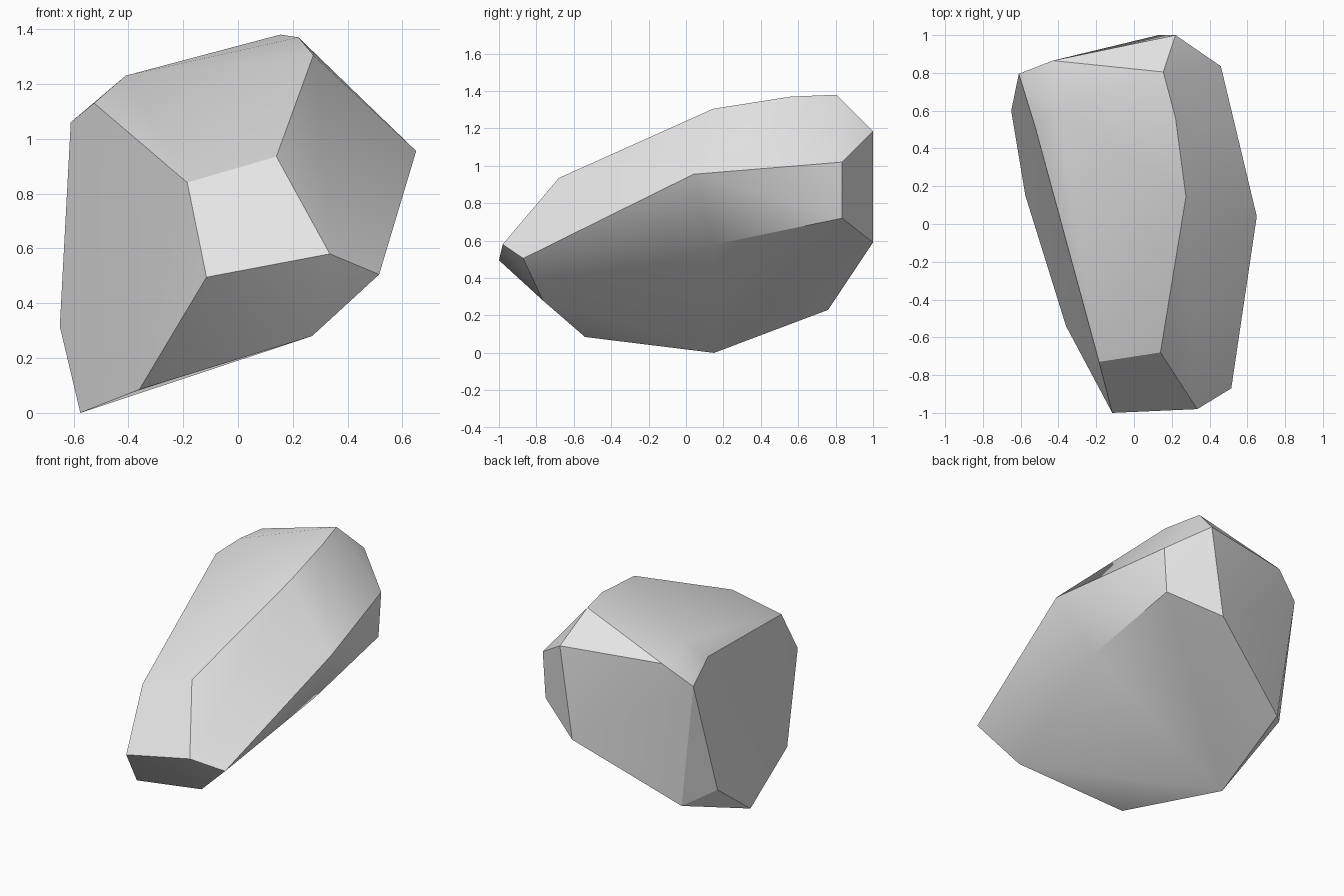
import bpy
import bmesh
import math

# Remove the default cube only
default_cube = bpy.data.objects.get("Cube")
if default_cube:
    bpy.data.objects.remove(default_cube, do_unlink=True)


def make_material(name, color):
    material = bpy.data.materials.new(name)
    material.use_nodes = True
    material.diffuse_color = color
    shader = material.node_tree.nodes["Principled BSDF"]
    shader.inputs["Base Color"].default_value = color
    return material


def make_hull(name, corner_groups, material):
    """Wrap a convex faceted shell around the given groups of corners."""
    mesh = bpy.data.meshes.new(name)
    bm = bmesh.new()
    for group in corner_groups:
        for corner in group:
            bm.verts.new(corner)
    result = bmesh.ops.convex_hull(bm, input=bm.verts[:])
    loose = [v for v in bm.verts if not v.link_faces]
    bmesh.ops.delete(bm, geom=loose, context="VERTS")
    # Merge nearly coplanar triangles into broad facets
    bmesh.ops.dissolve_limit(bm, angle_limit=math.radians(3),
                             verts=bm.verts[:], edges=bm.edges[:])
    bmesh.ops.recalc_face_normals(bm, faces=bm.faces[:])
    bm.to_mesh(mesh)
    bm.free()
    mesh.materials.append(material)
    rock = bpy.data.objects.new(name, mesh)
    bpy.context.collection.objects.link(rock)
    return rock


# Narrow front tip
front_tip = [(-.115, -1, .495), (.335, -.98, .58), (.515, -.87, .505),
             (.14, -.68, .935), (-.185, -.73, .84)]

# Sloping underside
underside = [(.27, -.765, .28), (-.36, -.54, .085), (-.575, .15, 0),
             (-.5, .76, .23), (.13, 1, .59), (.44, .835, .72), (.45, .155, .58)]

# Ridge along the left flank
flank = [(.65, .04, .955), (.46, .835, 1.02), (.22, 1, 1.185)]

# Crown and the opposite shoulder
crown = [(.275, .145, 1.305), (.22, .56, 1.37), (.155, .805, 1.38),
         (-.41, .6, 1.23), (-.43, .865, 1.19)]
shoulder = [(-.525, .52, 1.13), (-.61, .795, 1.06), (-.65, .6, .315)]

stone_grey = make_material("stone grey", (0.8, 0.8, 0.8, 1))
rock = make_hull("rock", [front_tip, underside, flank, crown, shoulder], stone_grey)

# Crisp main ridges with soft transitions between shallow facets
bpy.context.view_layer.objects.active = rock
rock.select_set(True)
bpy.ops.object.shade_smooth_by_angle(angle=math.radians(30))
